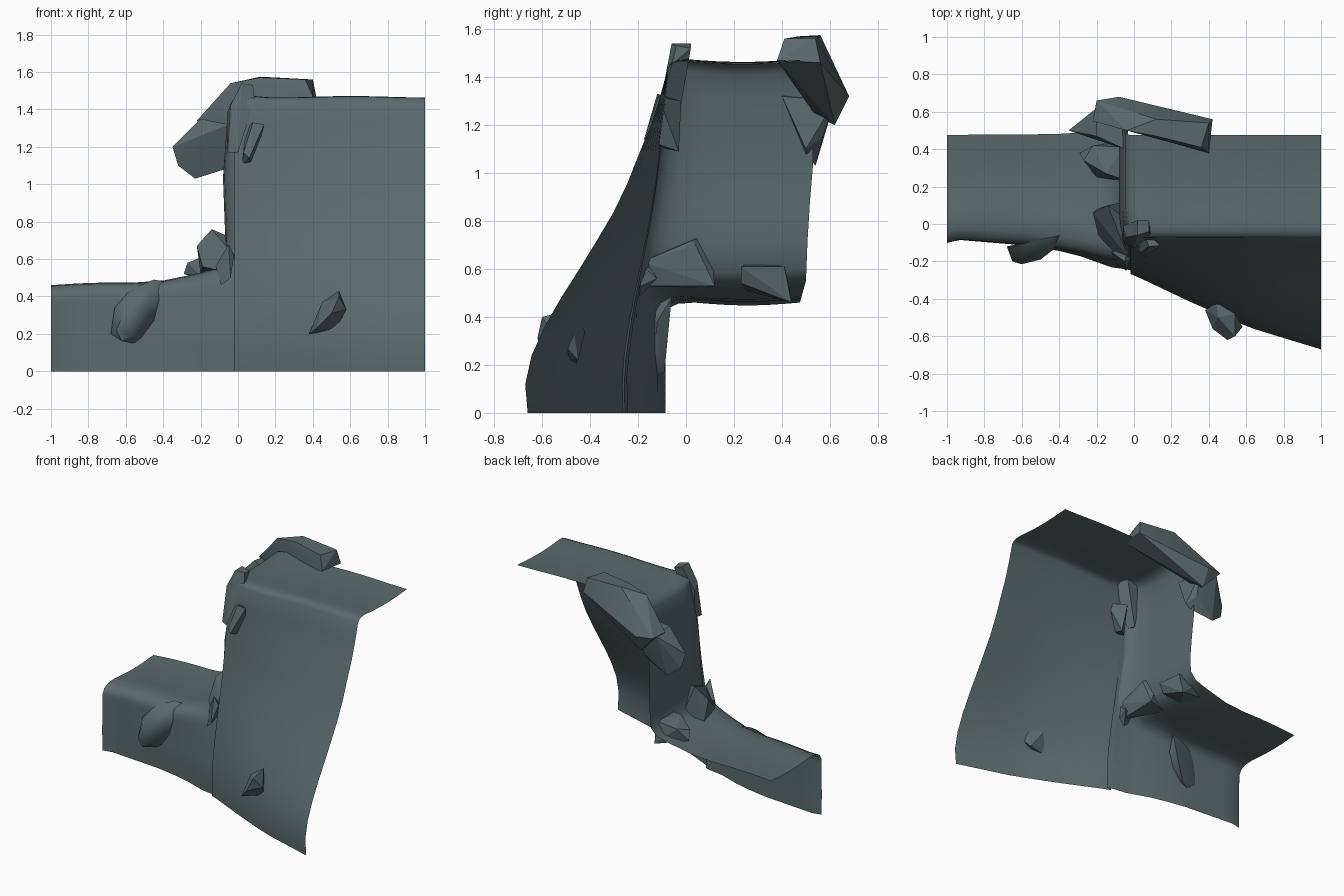
import bpy, bmesh, math

stone = bpy.data.materials.new("slate_grey")
stone.diffuse_color = (0.105, 0.141, 0.149, 1)


def lerp(table, v):
    """Piecewise linear lookup in a list of (key, value) pairs."""
    if v <= table[0][0]:
        return table[0][1]
    for (a, p), (b, q) in zip(table, table[1:]):
        if v <= b:
            return p + (q - p) * (v - a) / (b - a)
    return table[-1][1]


def finish(bm, name, angle):
    me = bpy.data.meshes.new(name)
    bm.to_mesh(me)
    bm.free()
    me.materials.append(stone)
    ob = bpy.data.objects.new(name, me)
    bpy.context.collection.objects.link(ob)
    bpy.ops.object.select_all(action='DESELECT')
    ob.select_set(True)
    bpy.context.view_layer.objects.active = ob
    bpy.ops.object.shade_smooth_by_angle(angle=math.radians(angle))
    return ob


# Cliff sheet: foot line across x, lean of the face over z
FOOT = [(-1, -.10), (-.93, -.085), (-.75, -.10), (-.5, -.12), (-.3, -.165),
        (0, -.27), (.3, -.41), (.6, -.54), (.8, -.60), (1, -.66)]
LEAN = [(0, 1), (.17, 1.025), (.4, .85), (.66, .57), (.89, .34), (1.1, .2),
        (1.24, .1), (1.46, 0)]
BACK = [(.46, .475), (.55, .5), (.8, .51), (1.1, .535), (1.3, .52), (1.46, .475)]


def face_y(x, z):
    return -.07 + (lerp(FOOT, x) + .07) * lerp(LEAN, z)


# Columns (x, ledge height): low ledge, step wall, high ledge
columns = [(-1, .46), (-.93, .465), (-.85, .47), (-.7, .475), (-.55, .475),
           (-.4, .485), (-.28, .51), (-.19, .53), (-.12, .55), (-.075, .6),
           (-.068, .72), (-.074, .88), (-.08, 1.04), (-.07, 1.18), (-.06, 1.32),
           (-.045, 1.42), (-.02, 1.46), (.05, 1.475)]
columns += [(.05 + .11875 * i, 1.468 - .004 * math.sin(i)) for i in range(1, 9)]

bm = bmesh.new()
grid = []
for x, h in columns:
    step = .58 < h < 1.43
    r = .1 if h < .58 else .07 if step else .05
    pts = []
    for k in range(13):
        z = (h - r * .6) * k / 12
        pts.append((face_y(x, z), z))
    y0 = face_y(x, h)
    pts += [(y0 + .15 * r, h - .25 * r), (y0 + .6 * r, h - .05 * r)]
    y1, yb = y0 + 1.3 * r, lerp(BACK, h)
    for k in range(8):
        t = k / 7
        pts.append((y1 + (yb - y1) * t, h - .012 * math.sin(math.pi * t)))
    # round the upright corner between front face and step wall
    turn = [(0, .065), (.012, .045), (.045, .022), (.09, .008), (.16, 0)]
    grid.append([bm.verts.new((x + (lerp(turn, y - y0) if step else 0), y, z))
                 for y, z in pts])
for a, b in zip(grid, grid[1:]):
    for j in range(len(a) - 1):
        bm.faces.new((a[j], b[j], b[j + 1], a[j + 1]))
finish(bm, "cliff_sheet", 70)


# Rocks: convex chunks from a few corner points
def rock(name, pts, angle=15):
    bm = bmesh.new()
    for p in pts:
        bm.verts.new(p)
    bmesh.ops.convex_hull(bm, input=bm.verts[:])
    loose = [v for v in bm.verts if not v.link_faces]
    bmesh.ops.delete(bm, geom=loose, context='VERTS')
    bmesh.ops.recalc_face_normals(bm, faces=bm.faces[:])
    finish(bm, name, angle)


rock("top_slab_rock", [
    (.36, .41, 1.56), (.40, .38, 1.47), (.40, .54, 1.56), (.42, .56, 1.46),
    (.12, .47, 1.57), (.12, .56, 1.575), (-.04, .50, 1.54), (-.20, .66, 1.33),
    (-.08, .68, 1.32), (-.22, .55, 1.34), (-.08, .62, 1.20), (-.08, .54, 1.24),
    (.30, .50, 1.43)])
rock("hanging_rock", [
    (-.35, .50, 1.20), (-.32, .52, 1.10), (-.23, .54, 1.03), (-.07, .50, 1.08),
    (-.20, .47, 1.35), (-.20, .62, 1.33), (-.06, .62, 1.30), (-.07, .57, 1.15),
    (-.05, .40, 1.32), (-.03, .50, 1.10)])
rock("corner_rock", [
    (-.055, -.10, 1.17), (-.04, -.07, 1.42), (.02, -.06, 1.54), (.08, -.04, 1.53),
    (.09, -.06, 1.45), (.08, .02, 1.52), (.02, .02, 1.54), (-.06, -.01, 1.38),
    (.0, -.13, 1.17), (-.04, -.04, 1.17)])
rock("face_chip", [
    (.03, -.155, 1.17), (.06, -.175, 1.14), (.14, -.115, 1.32), (.08, -.12, 1.33),
    (.04, -.02, 1.30), (.02, -.08, 1.10), (.08, -.03, 1.09)])
rock("step_rock", [
    (-.22, .06, .67), (-.14, .10, .76), (-.05, .03, .72), (-.19, -.06, .56),
    (-.06, -.20, .53), (-.03, -.18, .63), (-.04, .0, .69), (-.05, .12, .53),
    (-.20, .08, .52)])
rock("step_toe_rock", [
    (-.09, -.22, .46), (-.04, -.25, .50), (-.05, -.20, .68), (-.02, -.19, .62),
    (-.12, -.15, .56), (-.03, -.12, .56)])
rock("back_step_rock", [
    (-.29, .38, .52), (-.22, .42, .60), (-.05, .41, .61), (-.03, .23, .61),
    (-.06, .23, .54), (-.20, .25, .51), (-.27, .34, .58), (-.15, .27, .63),
    (-.06, .44, .46)])
rock("low_face_boulder", [
    (-.68, -.12, .20), (-.66, -.13, .34), (-.57, -.10, .44), (-.45, -.07, .49),
    (-.39, -.06, .48), (-.41, -.12, .38), (-.45, -.13, .27), (-.56, -.12, .15),
    (-.65, -.20, .22), (-.60, -.215, .34), (-.50, -.19, .34), (-.57, -.205, .19),
    (-.45, -.15, .44), (-.50, -.09, .17), (-.62, -.19, .16)], 50)
rock("high_face_chip", [
    (.38, -.46, .20), (.45, -.50, .37), (.54, -.48, .43), (.58, -.55, .33),
    (.42, -.56, .23), (.50, -.62, .31), (.54, -.60, .40), (.44, -.42, .34),
    (.52, -.45, .22)])
